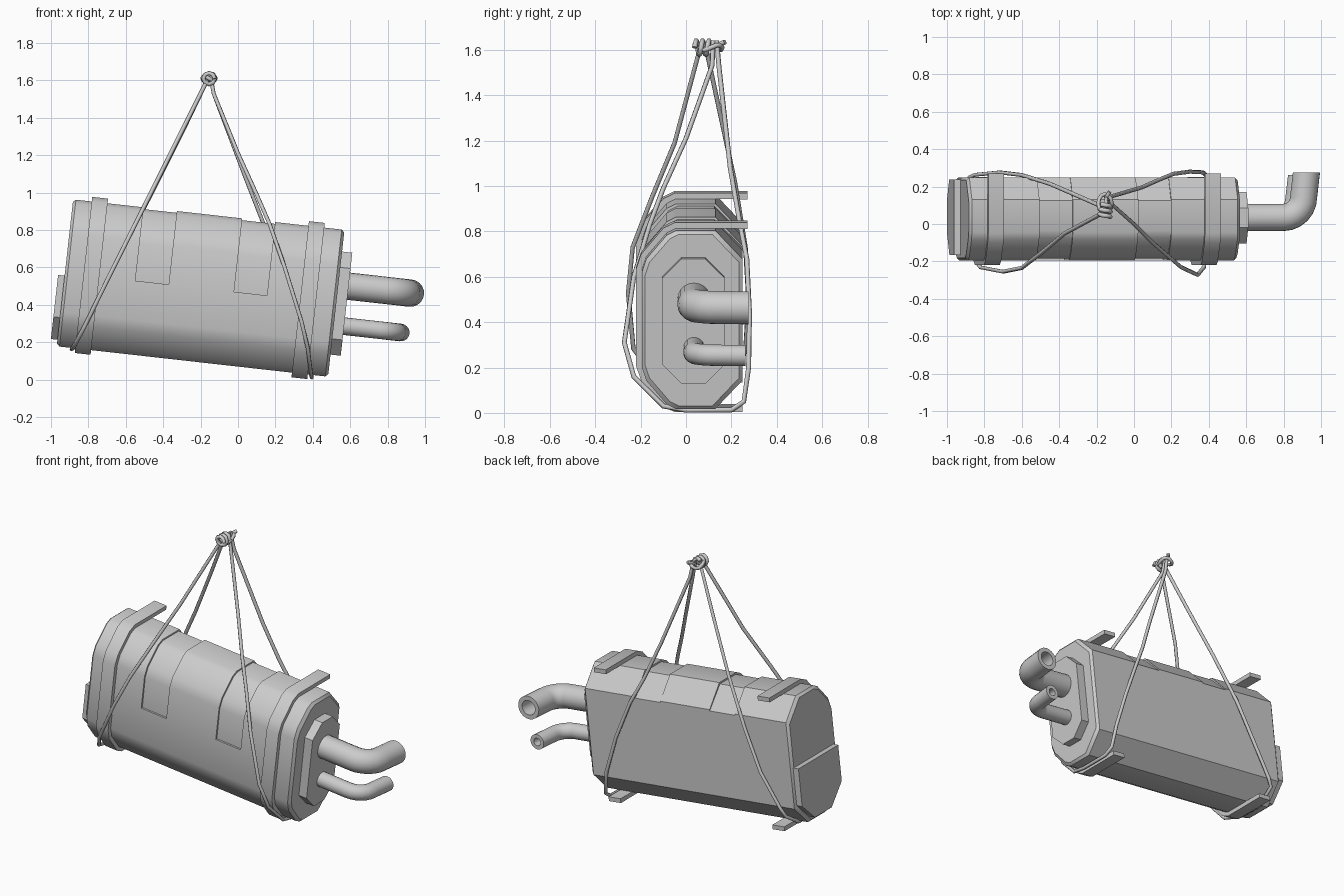
import bpy, bmesh
from math import sin, cos, pi, radians
from mathutils import Matrix, Vector

if "Cube" in bpy.data.objects:
    bpy.data.objects.remove(bpy.data.objects["Cube"])

TILT = Matrix.Translation((-0.2, 0, 0.49)) @ Matrix.Rotation(radians(6.4), 4, 'Y')


def loft(name, rings, angle=35):
    """Skin a list of equal-length point rings, cap both ends, tilt into place."""
    bm = bmesh.new()
    vs = [[bm.verts.new(p) for p in r] for r in rings]
    n = len(rings[0])
    for a, b in zip(vs, vs[1:]):
        for i in range(n):
            j = (i + 1) % n
            bm.faces.new((a[i], a[j], b[j], b[i]))
    bm.faces.new(vs[0][::-1])
    bm.faces.new(vs[-1])
    bmesh.ops.remove_doubles(bm, verts=bm.verts, dist=1e-5)
    bmesh.ops.recalc_face_normals(bm, faces=bm.faces)
    me = bpy.data.meshes.new(name)
    bm.to_mesh(me)
    bm.free()
    ob = bpy.data.objects.new(name, me)
    bpy.context.collection.objects.link(ob)
    ob.matrix_world = TILT
    bpy.ops.object.select_all(action='DESELECT')
    ob.select_set(True)
    bpy.context.view_layer.objects.active = ob
    bpy.ops.object.shade_smooth_by_angle(angle=radians(angle))
    return ob


def section(u, prof):
    return [(u, y, w) for y, w in prof]


def shrink(prof, d, cy=0.027):
    return [(y - d * (1 if y > cy else -1), w - d * (1 if w > 0 else -1)) for y, w in prof]


# Canister body: rounded front corners, chamfered back, two recessed panels
front_top = [(-0.195, 0.21), (-0.175, 0.27), (-0.085, 0.375), (-0.045, 0.395)]
front_low = [(y, -w) for y, w in reversed(front_top)]
back = [(0.13, 0.395), (0.248, 0.27), (0.248, -0.27), (0.13, -0.395)]
full = [(-0.195, 0), (-0.195, 0)] + front_top + back + front_low
D = 0.012
slot = ([(-0.195, 0), (-0.195 + D, 0)] + [(y + D * 0.8, w - D * 0.8) for y, w in front_top]
        + [(0.125, 0.385), (0.248, 0.262)] + back[2:] + front_low)
small = shrink(full, 0.014)
small[0] = small[1] = (-0.181, 0)
rings = [section(-0.73, small), section(-0.715, full)]
for a, b in ((-0.351, -0.172), (0.18, 0.357)):
    rings += [section(a, full), section(a, slot), section(b, slot), section(b, full)]
rings += [section(0.715, full), section(0.73, small)]
loft("canister_body", rings)

# Mounting straps, open at the back with straight tabs
outer = ([(0.27, 0.42), (-0.05, 0.42), (-0.1, 0.396), (-0.198, 0.28), (-0.22, 0.215)])
outer += [(y, -w) for y, w in reversed(outer)]
inner = [(0.27, 0.393)] + front_top[::-1]
inner += [(y, -w) for y, w in reversed(inner)]
outer[-1], inner[-1] = (0.25, -0.42), (0.25, -0.393)
strap_prof = outer + inner[::-1]
for name, u in (("left_strap", -0.63), ("right_strap", 0.536)):
    loft(name, [section(u, strap_prof), section(u + 0.085, strap_prof)])


# End plates
def octagon(y0, y1, w0, w1, c):
    return [(y0, w0 + c), (y0, w1 - c), (y0 + c, w1), (y1 - c, w1),
            (y1, w1 - c), (y1, w0 + c), (y1 - c, w0), (y0 + c, w0)]


plate = octagon(-0.105, 0.17, -0.276, 0.278, 0.085)
loft("right_end_plate", [section(0.72, plate), section(0.785, plate)])
cover = [(-0.165, -0.015), (0.237, -0.015), (0.237, -0.25), (0.125, -0.36),
         (-0.045, -0.36), (-0.165, -0.24)]
loft("left_end_cover", [section(-0.765, cover), section(-0.72, cover)])


# Elbow pipes with hollow mouths
def pipe(name, w, r, ri, u_end, y_end, bend):
    y0, lean = 0.035, 0.015
    path = [(0.77, y0, 0)]
    for i in range(7):
        a = i / 6 * pi / 2
        path.append((u_end - lean - bend + bend * sin(a), y0 + bend - bend * cos(a), a))
    path.append((u_end, y_end, pi / 2))

    def ring(p, rad):
        u, y, a = p
        return [(u - sin(a) * rad * cos(t), y + cos(a) * rad * cos(t), w + rad * sin(t))
                for t in (2 * pi * k / 20 for k in range(20))]
    deep = (u_end - lean, y0 + bend, pi / 2)
    loft(name, [ring(p, r) for p in path] + [ring(path[-1], ri), ring(deep, ri)], 40)


pipe("large_pipe", 0.098, 0.073, 0.046, 1.118, 0.275, 0.11)
pipe("small_pipe", -0.117, 0.047, 0.024, 1.09, 0.262, 0.1)


# Ropes
def rope(name, pts, r=0.011, cyclic=False):
    cu = bpy.data.curves.new(name, 'CURVE')
    cu.dimensions = '3D'
    cu.bevel_depth = r
    cu.bevel_resolution = 1
    cu.use_fill_caps = True
    sp = cu.splines.new('POLY')
    sp.points.add(len(pts) - 1)
    for p, c in zip(sp.points, pts):
        p.co = (*c, 1)
    sp.use_cyclic_u = cyclic
    ob = bpy.data.objects.new(name, cu)
    bpy.context.collection.objects.link(ob)


rope("left_rope", [
    (-0.165, 0.06, 1.6), (-0.37, -0.05, 1.19), (-0.49, -0.15, 0.95), (-0.6, -0.235, 0.73),
    (-0.7, -0.255, 0.53), (-0.82, -0.232, 0.285), (-0.865, -0.17, 0.2), (-0.885, -0.05, 0.165),
    (-0.89, 0.13, 0.163), (-0.88, 0.25, 0.24), (-0.85, 0.263, 0.29), (-0.72, 0.276, 0.49),
    (-0.6, 0.262, 0.73), (-0.45, 0.215, 1.02), (-0.3, 0.15, 1.32), (-0.165, 0.09, 1.6)])
rope("right_rope", [
    (-0.15, 0.12, 1.64), (-0.13, 0.115, 1.53), (0.0, 0.0, 1.21), (0.1, -0.1, 0.99),
    (0.17, -0.16, 0.83), (0.25, -0.23, 0.6), (0.34, -0.272, 0.31), (0.375, -0.23, 0.16),
    (0.39, -0.1, 0.03), (0.395, 0.0, 0.012), (0.395, 0.2, 0.013), (0.39, 0.255, 0.05),
    (0.37, 0.276, 0.2), (0.3, 0.28, 0.44), (0.21, 0.268, 0.68), (0.13, 0.235, 0.85),
    (0.04, 0.195, 1.08), (-0.13, 0.145, 1.53), (-0.15, 0.135, 1.64)])

# Knot: a coil, a wrapped loop and the free end
C = Vector((-0.155, 0.06, 1.61))
rope("knot_coil", [C + Vector((0.03 * cos(t), -0.022 + 0.0035 * k, 0.03 * sin(t)))
                   for k, t in ((k, k * pi / 4) for k in range(20))], 0.012)
rope("knot_loop", [C + Vector((0.036 * cos(t), 0.05 + 0.05 * sin(t), 0.012 * sin(2 * t)))
                   for t in (k * pi / 6 for k in range(12))], 0.011, True)
rope("knot_end", [(-0.17, 0.07, 1.59), (-0.14, 0.1, 1.615), (-0.15, 0.14, 1.62),
                  (-0.13, 0.172, 1.635)], 0.011)
